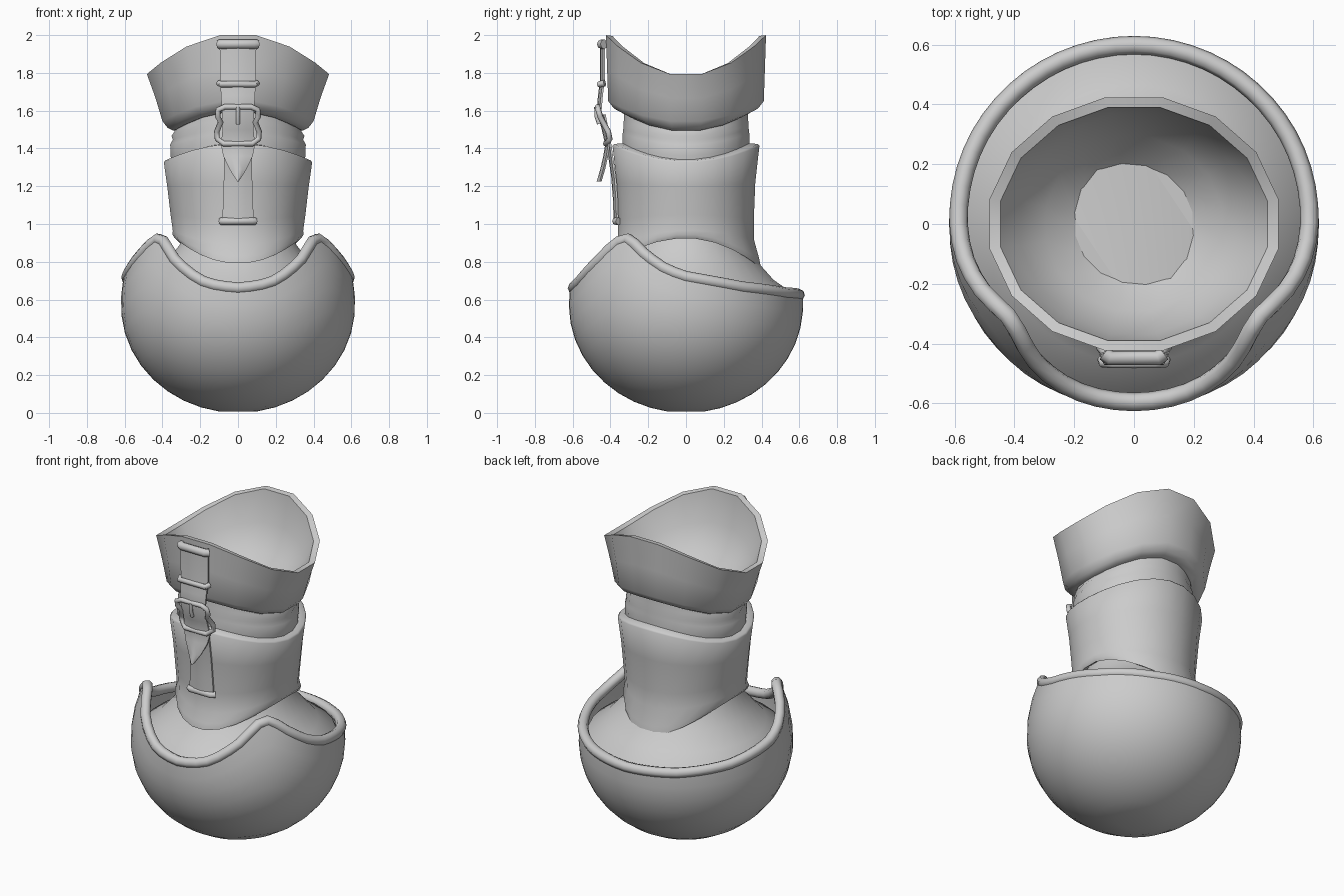
import bpy, bmesh, math
from math import sin, cos, radians, pi

if "Cube" in bpy.data.objects:
    bpy.data.objects.remove(bpy.data.objects["Cube"])


def finish(name, bm, angle=40):
    bmesh.ops.recalc_face_normals(bm, faces=bm.faces)
    me = bpy.data.meshes.new(name)
    bm.to_mesh(me)
    bm.free()
    ob = bpy.data.objects.new(name, me)
    bpy.context.collection.objects.link(ob)
    smooth(ob, angle)
    return ob


def smooth(ob, angle, convert=False):
    bpy.ops.object.select_all(action='DESELECT')
    ob.select_set(True)
    bpy.context.view_layer.objects.active = ob
    if convert:
        bpy.ops.object.convert(target='MESH')
    bpy.ops.object.shade_smooth_by_angle(angle=radians(angle))


def skin(bm, rings, cap_first=False, cap_last=False):
    n = len(rings[0])
    for a, b in zip(rings, rings[1:]):
        for i in range(n):
            j = (i + 1) % n
            bm.faces.new((a[i], a[j], b[j], b[i]))
    if cap_first:
        bm.faces.new(rings[0])
    if cap_last:
        bm.faces.new(rings[-1])


def loft(name, profile, sides=16, caps=(False, False), angle=40):
    """Rings of (rx, ry, z at the sides, z at front, z at back)."""
    bm = bmesh.new()
    rings = []
    for rx, ry, zs, zf, zb in profile:
        ring = []
        for i in range(sides):
            p = 2 * pi * (i + 0.5) / sides
            end = zf if cos(p) > 0 else zb
            z = zs + (end - zs) * cos(p) ** 2
            ring.append(bm.verts.new((rx * sin(p), -ry * cos(p), z)))
        rings.append(ring)
    skin(bm, rings, *caps)
    return finish(name, bm, angle)


def tube(name, pts, radius, cyclic=False):
    cu = bpy.data.curves.new(name, 'CURVE')
    cu.dimensions = '3D'
    cu.bevel_depth = radius
    cu.bevel_resolution = 2
    cu.use_fill_caps = True
    sp = cu.splines.new('POLY')
    sp.points.add(len(pts) - 1)
    for q, p in zip(sp.points, pts):
        q.co = (*p, 1)
    sp.use_cyclic_u = cyclic
    ob = bpy.data.objects.new(name, cu)
    bpy.context.collection.objects.link(ob)
    smooth(ob, 50, True)
    return ob


def ribbon(name, path, thick=0.026):
    """Flat strap along (y, z, half width), slightly bowed across."""
    bm = bmesh.new()
    loops = []
    for y, z, w in path:
        front = [(k * w, y - thick * (1 - 0.6 * k * k), z) for k in (-1, -.5, 0, .5, 1)]
        back = [(w, y, z), (-w, y, z)]
        loops.append([bm.verts.new(c) for c in front + back])
    skin(bm, loops, True, True)
    return finish(name, bm, 45)


# rim height around the cup, angle measured from the front
RIM = [(0, .66), (10, .67), (20, .70), (35, .80), (46, .90), (53, .925), (60, .89), (68, .83),
       (80, .755), (90, .72), (120, .665), (150, .635), (180, .625)]


def rim_z(p):
    a = math.degrees(p) % 360
    a = min(a, 360 - a)
    for (a0, z0), (a1, z1) in zip(RIM, RIM[1:]):
        if a <= a1:
            return z0 + (z1 - z0) * (a - a0) / (a1 - a0)
    return RIM[-1][1]


def cup_r(z):
    h = .57 if z < .57 else .72
    return .62 * math.sqrt(max(0, 1 - ((z - .57) / h) ** 2))


# rounded cup
N = 60
bm = bmesh.new()
rings = []
for k in range(1, 12):
    s = 1 - cos(pi / 2 * k / 11)
    ring = []
    for i in range(N):
        p = 2 * pi * i / N
        z = max(.006, rim_z(p) * s)
        ring.append(bm.verts.new((cup_r(z) * sin(p), -cup_r(z) * cos(p), z)))
    rings.append(ring)
skin(bm, rings, cap_first=True)
finish("cup", bm)

# rolled rim following the cup edge
rim = []
for i in range(N):
    p = 2 * pi * i / N
    z = rim_z(p)
    r = cup_r(z) - .02
    rim.append((r * sin(p), -r * cos(p), z))
tube("cup_rim", rim, .031, True)

# sloping insert inside the cup
loft("cup_insert", [(r, r, z, z, z) for r, z in
                    ((.59, .58), (.565, .635), (.465, .705), (.38, .80), (.31, .89), (.28, .98))],
     32, (False, True))

# lower sleeve with lip, closed in against the cuff at the top
loft("sleeve", [
    (.30, .34, .95, .82, .80),
    (.335, .400, .925, .79, .765),
    (.350, .392, .945, .83, .81),
    (.348, .362, .965, .89, .92),
    (.360, .362, 1.05, 1.02, 1.02),
    (.378, .370, 1.20, 1.22, 1.22),
    (.396, .392, 1.325, 1.415, 1.415),
    (.388, .384, 1.335, 1.425, 1.425),
    (.335, .325, 1.345, 1.43, 1.43)], 24, angle=60)

# wrinkled cuff between sleeve and collar
loft("inner_cuff", [(rx, ry, z, z + d, z + d) for rx, ry, z, d in (
    (.345, .335, 1.25, 0), (.36, .338, 1.36, .06), (.362, .338, 1.42, .06),
    (.348, .335, 1.445, .06), (.355, .335, 1.465, .06), (.338, .332, 1.49, .06),
    (.335, .33, 1.58, .06))], 24, angle=70)

# flared collar with flat lip and hollow top
loft("collar", [
    (.31, .31, 1.50, 1.60, 1.60),
    (.350, .350, 1.49, 1.595, 1.595),
    (.380, .388, 1.505, 1.615, 1.615),
    (.408, .420, 1.54, 1.655, 1.655),
    (.445, .426, 1.66, 1.83, 1.83),
    (.492, .432, 1.785, 2.008, 2.008),
    (.455, .397, 1.783, 2.004, 2.004),
    (.385, .375, 1.69, 1.80, 1.80),
    (.30, .295, 1.61, 1.65, 1.65),
    (.20, .197, 1.55, 1.55, 1.55)], 16, (True, False), 50)

# flat floor of the collar hollow
loft("collar_floor", [(.20, .197, 1.55, 1.55, 1.55), (.02, .02, 1.55, 1.55, 1.55)],
     16, (False, True))

# straps
ribbon("upper_strap", [(-.43, 1.96, .097), (-.43, 1.76, .095), (-.44, 1.68, .09),
                       (-.447, 1.60, .086), (-.42, 1.50, .082), (-.402, 1.42, .09),
                       (-.412, 1.36, .078), (-.428, 1.29, .045), (-.447, 1.225, .004)])
ribbon("lower_strap", [(-.425, 1.58, .075), (-.395, 1.42, .075), (-.37, 1.25, .075),
                       (-.36, 1.12, .078), (-.358, 1.01, .085)])

# stitched end bars
for name, y, z, w, r in (("upper_strap_bar", -.448, 1.952, .10, .025),
                         ("lower_strap_bar", -.372, 1.015, .09, .02)):
    tube(name, [(-w, y + .015, z), (-w * .8, y, z), (w * .8, y, z), (w, y + .015, z)], r)

# keeper loop
tube("strap_keeper", [(-.10, -.43, 1.745), (-.09, -.458, 1.74), (.09, -.458, 1.74),
                      (.10, -.43, 1.745)], .017)

# buckle frame, mirrored half outline
half = [(.07, -.467, 1.62), (.105, -.465, 1.605), (.108, -.455, 1.57), (.092, -.44, 1.54),
        (.112, -.412, 1.49), (.11, -.403, 1.45), (.075, -.425, 1.425)]
tube("buckle_frame", half + [(-x, y, z) for x, y, z in reversed(half)], .015, True)

# buckle prong
tube("buckle_prong", [(0, -.475, 1.62), (0, -.474, 1.57), (0, -.46, 1.53)], .011)
